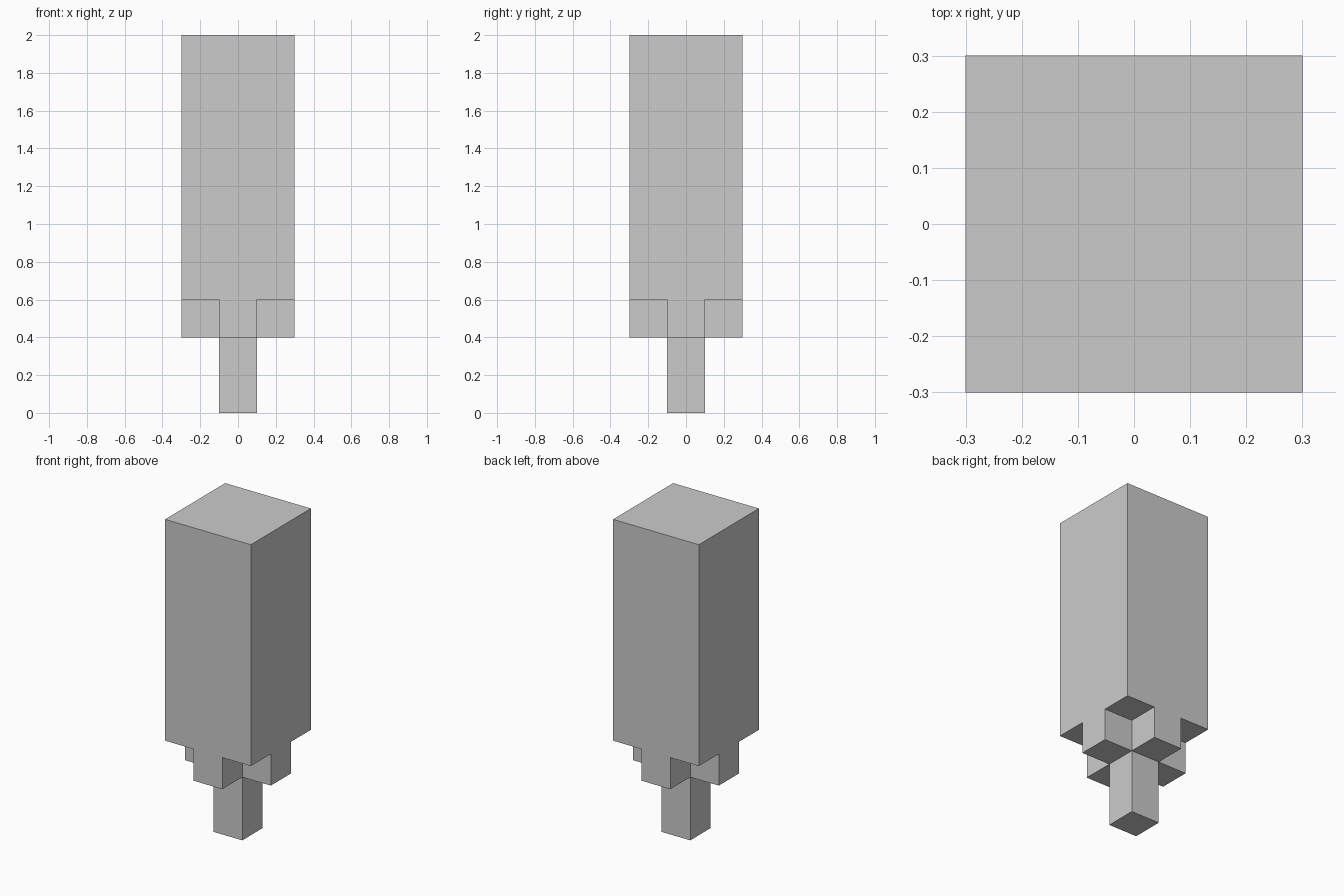
import bpy, bmesh
from mathutils import Matrix, Vector

if "Cube" in bpy.data.objects:
    bpy.data.objects.remove(bpy.data.objects["Cube"])

HALF, ARM = 0.3, 0.1
Z_CROWN, Z_CROSS, Z_TOP = 0.6, 0.4, 2.0

bm = bmesh.new()

# Crown block
bmesh.ops.create_cube(bm, size=1.0, matrix=(
    Matrix.Translation((0, 0, (Z_CROWN + Z_TOP) / 2))
    @ Matrix.Diagonal((2 * HALF, 2 * HALF, Z_TOP - Z_CROWN, 1))))

# Divide into a 3 x 3 pattern
for axis in ((1, 0, 0), (0, 1, 0)):
    for side in (-ARM, ARM):
        bmesh.ops.bisect_plane(bm, geom=bm.verts[:] + bm.edges[:] + bm.faces[:],
                               dist=1e-5, plane_co=Vector(axis) * side, plane_no=axis)


def extrude_down(z, new_z, test):
    """Extrude the downward faces at height z that pass the test."""
    faces = [f for f in bm.faces if f.normal.z < -0.9
             and abs(f.calc_center_median().z - z) < 1e-4
             and test(f.calc_center_median())]
    geom = bmesh.ops.extrude_face_region(bm, geom=faces)["geom"]
    for v in geom:
        if isinstance(v, bmesh.types.BMVert):
            v.co.z = new_z
    left = [f for f in faces if f.is_valid]
    if left:
        bmesh.ops.delete(bm, geom=left, context='FACES_ONLY')
    bm.normal_update()


bm.normal_update()
# Cross-shaped lower layer
extrude_down(Z_CROWN, Z_CROSS, lambda c: min(abs(c.x), abs(c.y)) < ARM)
# Trunk
extrude_down(Z_CROSS, 0.0, lambda c: max(abs(c.x), abs(c.y)) < ARM)

# Clean flat faces
bmesh.ops.dissolve_limit(bm, angle_limit=0.01, verts=bm.verts[:], edges=bm.edges[:])
bmesh.ops.recalc_face_normals(bm, faces=bm.faces[:])

mesh = bpy.data.meshes.new("block_tree")
bm.to_mesh(mesh)
bm.free()
bpy.context.collection.objects.link(bpy.data.objects.new("block_tree", mesh))
